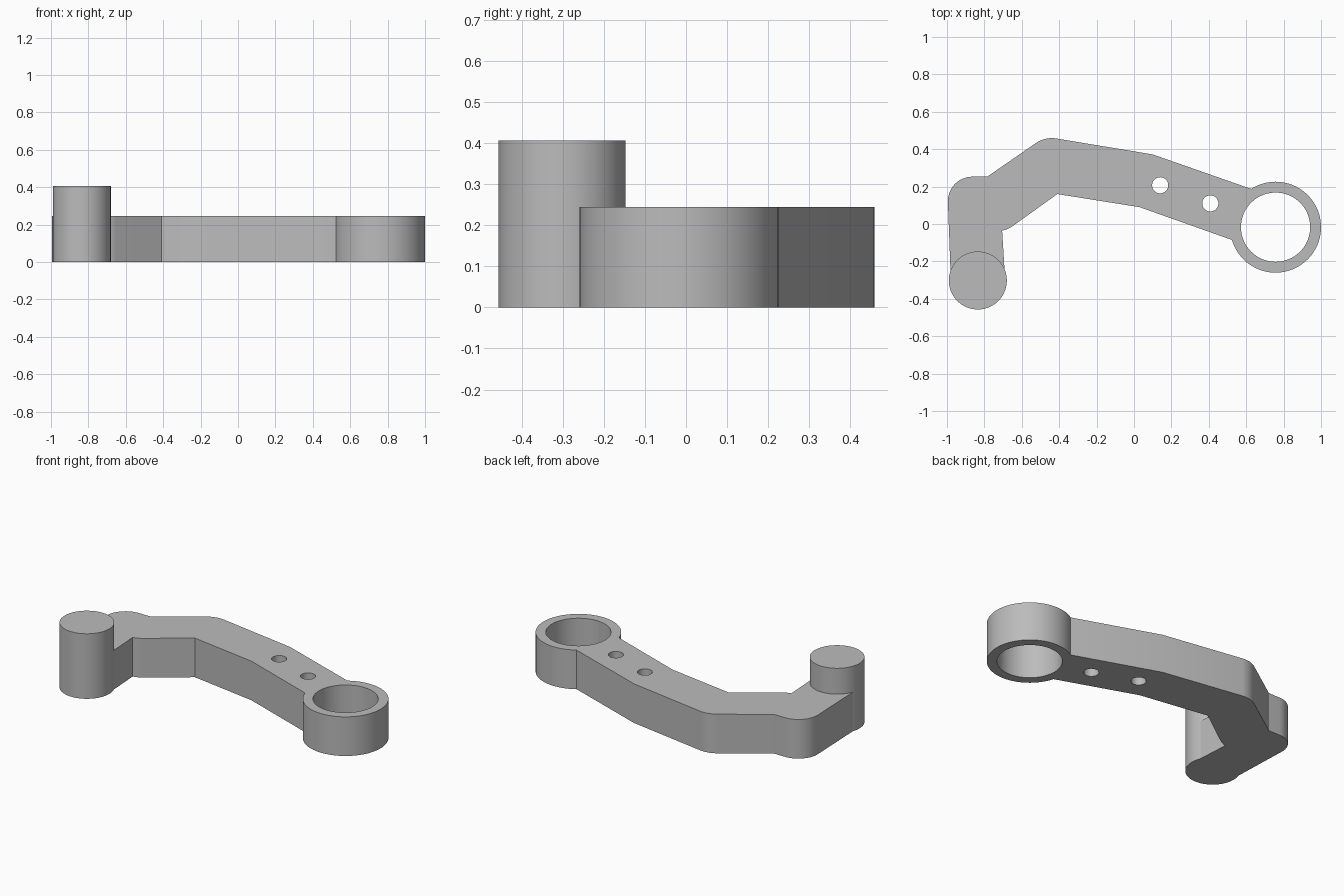
import bpy, bmesh
from mathutils import Vector

cube = bpy.data.objects.get("Cube")
if cube:
    bpy.data.objects.remove(cube)

THICK = 0.245
RING = (0.757, -0.017)
POST = (-0.835, -0.302)

grey = bpy.data.materials.new("machined grey")
grey.use_nodes = True
colour = (0.5, 0.5, 0.5, 1)
grey.diffuse_color = colour
grey.node_tree.nodes["Principled BSDF"].inputs["Base Color"].default_value = colour


def rounded(corners, steps=10):
    """Outline points from (x, y, tangent length) corners."""
    out = []
    for i, (x, y, t) in enumerate(corners):
        p = Vector((x, y))
        if not t:
            out.append(p)
            continue
        d1 = (Vector(corners[i - 1][:2]) - p).normalized()
        d2 = (Vector(corners[(i + 1) % len(corners)][:2]) - p).normalized()
        centre = p + (d1 + d2) * t / (1 + d1.dot(d2))
        a, b = p + d1 * t - centre, p + d2 * t - centre
        for k in range(steps + 1):
            out.append(centre + a.lerp(b, k / steps).normalized() * a.length)
    return out


def prism(name, corners, height):
    bm = bmesh.new()
    base = bm.faces.new([bm.verts.new((p.x, p.y, 0)) for p in rounded(corners)])
    top = bmesh.ops.extrude_face_region(bm, geom=[base])["geom"]
    bmesh.ops.translate(bm, vec=(0, 0, height),
                        verts=[v for v in top if isinstance(v, bmesh.types.BMVert)])
    bmesh.ops.recalc_face_normals(bm, faces=bm.faces)
    mesh = bpy.data.meshes.new(name)
    bm.to_mesh(mesh)
    bm.free()
    obj = bpy.data.objects.new(name, mesh)
    bpy.context.collection.objects.link(obj)
    mesh.materials.append(grey)
    return obj


def cylinder(name, centre, radius, low, high, sides=96):
    bpy.ops.mesh.primitive_cylinder_add(vertices=sides, radius=radius, depth=high - low,
                                        location=(*centre, (low + high) / 2))
    obj = bpy.context.object
    obj.name = name
    obj.data.materials.append(grey)
    return obj


def combine(target, tool, operation):
    mod = target.modifiers.new(tool.name, "BOOLEAN")
    mod.operation, mod.solver, mod.object = operation, "EXACT", tool
    bpy.ops.object.select_all(action="DESELECT")
    bpy.context.view_layer.objects.active = target
    target.select_set(True)
    bpy.ops.object.modifier_apply(modifier=mod.name)
    bpy.data.objects.remove(tool)


# Bent arm, running from the post round to the ring
arm = prism("lever_arm", [
    (-0.98, -0.28, 0), (-1.0, 0.253, 0.135), (-0.785, 0.253, 0), (-0.475, 0.467, 0.06),
    (0.10, 0.372, 0), (0.72, 0.155, 0), (0.72, -0.155, 0), (0.03, 0.09, 0),
    (-0.41, 0.16, 0), (-0.675, -0.03, 0.03), (-0.705, -0.035, 0), (-0.69, -0.28, 0),
], THICK)

# Ring boss and upright post join the arm
combine(arm, cylinder("ring_boss", RING, 0.243, 0, THICK), "UNION")
combine(arm, cylinder("end_post", POST, 0.155, 0, 0.407), "UNION")

# Bore and two small through holes
for name, centre, radius in (("bore", RING, 0.185),
                             ("inner_hole", (0.14, 0.207), 0.043),
                             ("outer_hole", (0.408, 0.11), 0.043)):
    combine(arm, cylinder(name, centre, radius, -0.1, 0.5), "DIFFERENCE")

bpy.ops.object.shade_smooth_by_angle(angle=0.35)
